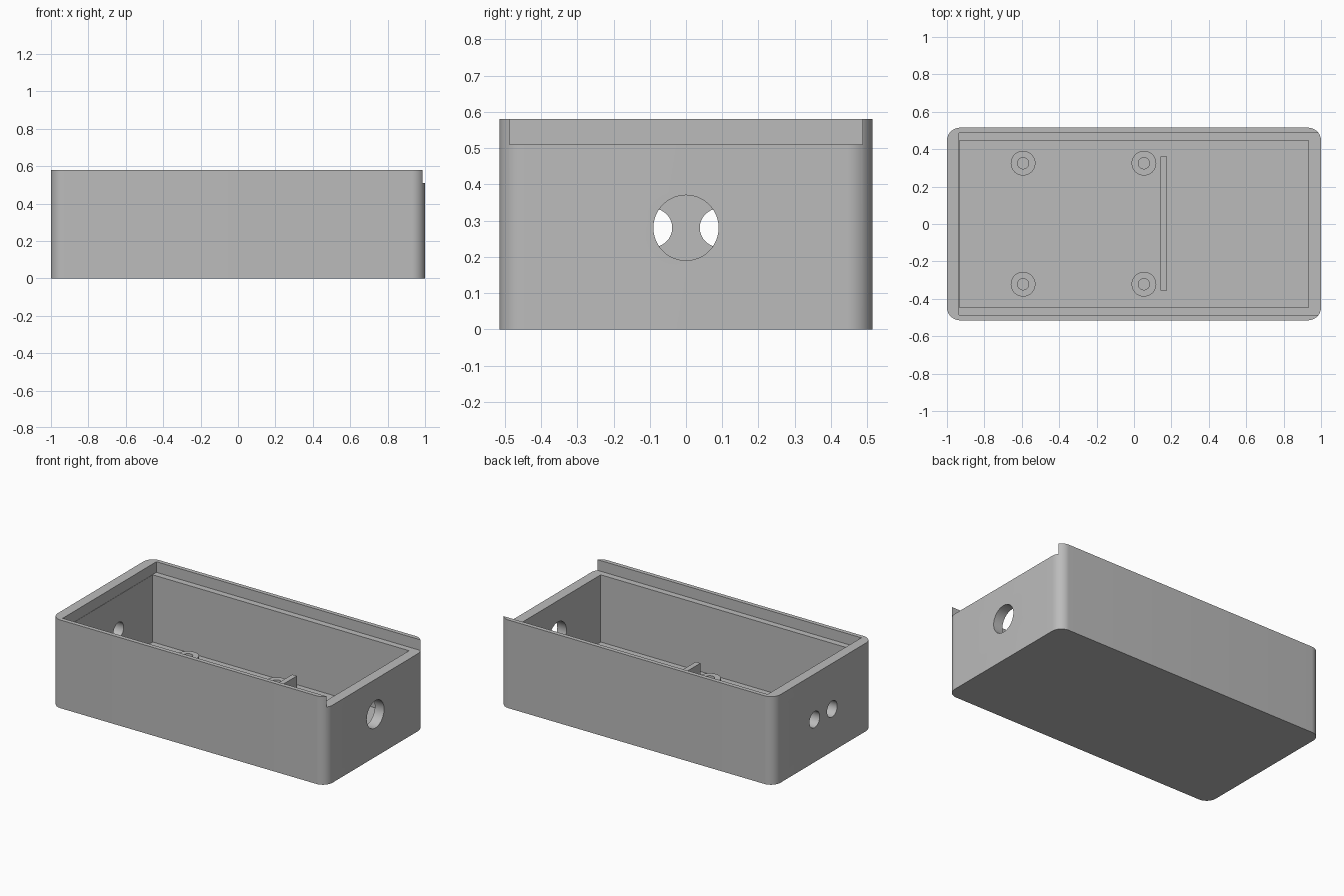
import bpy
import bmesh
import math

cube = bpy.data.objects.get("Cube")
if cube:
    bpy.data.objects.remove(cube, do_unlink=True)

HALF_Y, HEIGHT, CORNER = 0.515, 0.58, 0.07
FLOOR, LEDGE = 0.068, 0.51

grey = bpy.data.materials.new("plain_grey")
grey.use_nodes = True
grey.diffuse_color = (0.5, 0.5, 0.5, 1)
grey.node_tree.nodes["Principled BSDF"].inputs["Base Color"].default_value = (0.5, 0.5, 0.5, 1)


def add_box(name, low, high):
    """Axis-aligned box between two corners."""
    bm = bmesh.new()
    bmesh.ops.create_cube(bm, size=1)
    for v in bm.verts:
        v.co = [a if c < 0 else b for c, a, b in zip(v.co, low, high)]
    mesh = bpy.data.meshes.new(name)
    bm.to_mesh(mesh)
    bm.free()
    mesh.materials.append(grey)
    obj = bpy.data.objects.new(name, mesh)
    bpy.context.collection.objects.link(obj)
    return obj


def add_cylinder(name, radius, depth, centre, along_x=False):
    bpy.ops.mesh.primitive_cylinder_add(
        vertices=48, radius=radius, depth=depth, location=centre,
        rotation=(0, math.pi / 2 if along_x else 0, 0))
    obj = bpy.context.object
    obj.name = name
    obj.data.materials.append(grey)
    return obj


def cut(target, cutter):
    mod = target.modifiers.new("cut", "BOOLEAN")
    mod.operation = "DIFFERENCE"
    mod.solver = "EXACT"
    mod.object = cutter
    bpy.ops.object.select_all(action="DESELECT")
    bpy.context.view_layer.objects.active = target
    target.select_set(True)
    bpy.ops.object.modifier_apply(modifier=mod.name)
    bpy.data.objects.remove(cutter, do_unlink=True)


def smooth(obj):
    bpy.ops.object.select_all(action="DESELECT")
    bpy.context.view_layer.objects.active = obj
    obj.select_set(True)
    bpy.ops.object.shade_smooth_by_angle(angle=math.radians(30))


# Case body with rounded upright corners
case = add_box("case_body", (-1, -HALF_Y, 0), (1, HALF_Y, HEIGHT))
bm = bmesh.new()
bm.from_mesh(case.data)
uprights = [e for e in bm.edges if abs(e.verts[0].co.z - e.verts[1].co.z) > 0.1]
bmesh.ops.bevel(bm, geom=uprights, offset=CORNER, segments=12, profile=0.5, affect="EDGES")
bm.to_mesh(case.data)
bm.free()

# Inner cavity, and the lid recess open at the right end
cut(case, add_box("cavity_cutter", (-0.933, -0.446, FLOOR), (0.933, 0.446, 1)))
cut(case, add_box("lid_cutter", (-0.935, -0.487, LEDGE), (1.2, 0.487, 1)))

# One large cable hole in the right end, two small ones in the left end
cut(case, add_cylinder("cable_cutter", 0.09, 0.3, (1, 0, 0.28), True))
for y in (-0.091, 0.091):
    cut(case, add_cylinder("plug_cutter", 0.053, 0.3, (-1, y, 0.28), True))
smooth(case)

# Four hollow standoffs on the floor
STANDOFF_TOP = 0.115
BASE = FLOOR - 0.01
for x, end in ((-0.593, "left"), (0.053, "right")):
    for y, side in ((-0.322, "front"), (0.325, "back")):
        post = add_cylinder(f"standoff_{side}_{end}", 0.066, STANDOFF_TOP - BASE,
                            (x, y, (STANDOFF_TOP + BASE) / 2))
        cut(post, add_cylinder("screw_cutter", 0.03, 0.1, (x, y, FLOOR + 0.052)))
        smooth(post)

# Low rib that stops the circuit board
add_box("board_stop", (0.143, -0.355, BASE), (0.177, 0.36, 0.175))
